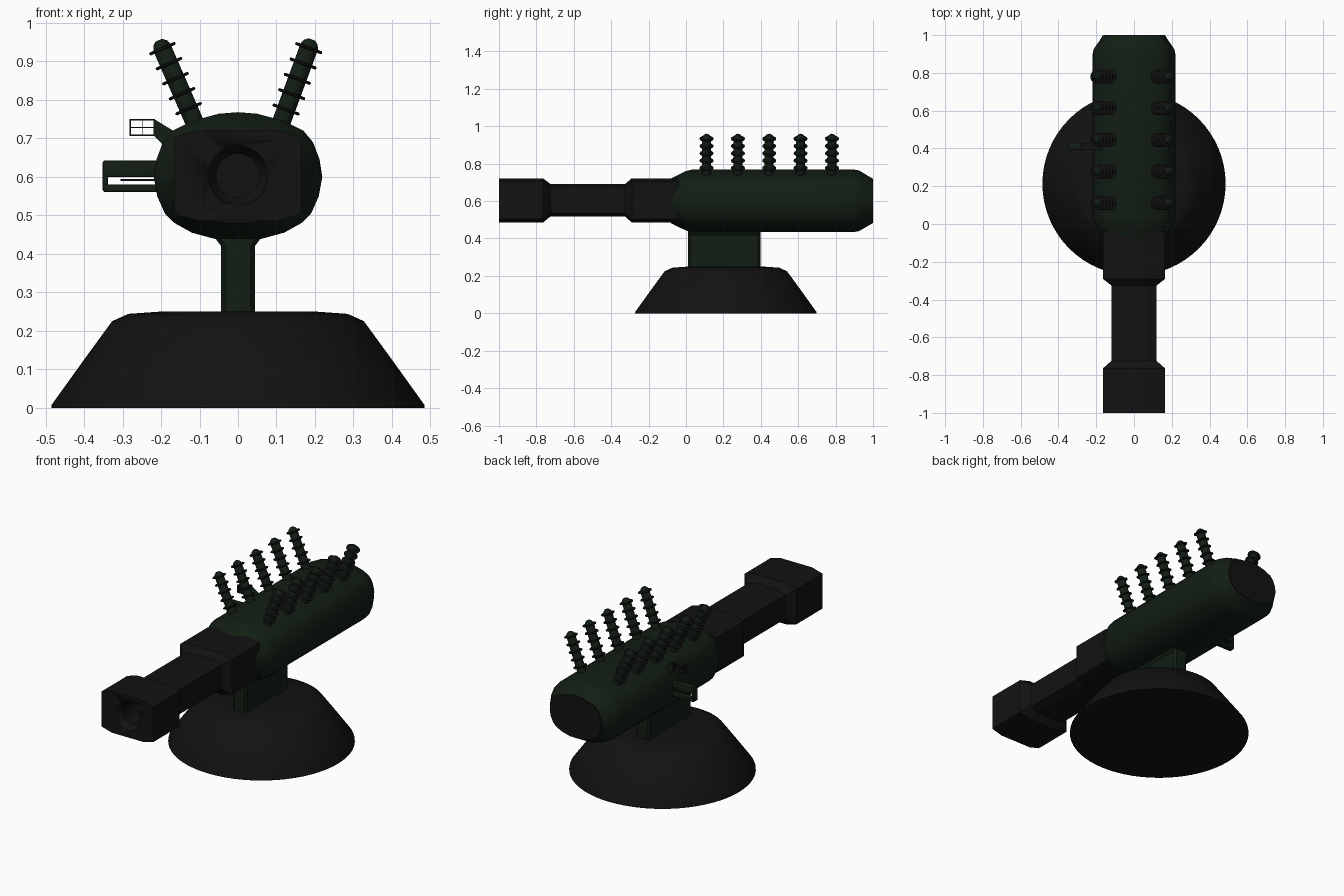
import bpy, bmesh, math
from mathutils import Vector, Matrix

if "Cube" in bpy.data.objects:
    bpy.data.objects.remove(bpy.data.objects["Cube"])


def material(name, color):
    m = bpy.data.materials.new(name)
    m.diffuse_color = (*color, 1)
    m.use_nodes = True
    m.node_tree.nodes["Principled BSDF"].inputs["Base Color"].default_value = m.diffuse_color
    return m


GREEN = material("dark_green", (0.006, 0.013, 0.007))
BLACK = material("near_black", (0.006, 0.006, 0.006))


def finish(name, bm, mat, angle=35):
    bmesh.ops.recalc_face_normals(bm, faces=bm.faces)
    me = bpy.data.meshes.new(name)
    bm.to_mesh(me)
    bm.free()
    me.materials.append(mat)
    ob = bpy.data.objects.new(name, me)
    bpy.context.collection.objects.link(ob)
    bpy.ops.object.select_all(action='DESELECT')
    ob.select_set(True)
    bpy.context.view_layer.objects.active = ob
    bpy.ops.object.shade_smooth_by_angle(angle=math.radians(angle))
    return ob


def loft(name, rings, mat, angle=35):
    """Bridge closed rings of equal length and cap both ends."""
    bm = bmesh.new()
    vr = [[bm.verts.new(p) for p in r] for r in rings]
    n = len(vr[0])
    for a, b in zip(vr, vr[1:]):
        for i in range(n):
            bm.faces.new((a[i], a[(i + 1) % n], b[(i + 1) % n], b[i]))
    bm.faces.new(vr[0])
    bm.faces.new(vr[-1])
    return finish(name, bm, mat, angle)


def circle(r, n):
    return [(r * math.cos(math.tau * i / n), r * math.sin(math.tau * i / n)) for i in range(n)]


def box(name, lo, hi, mat, bevel=0.0):
    bm = bmesh.new()
    bmesh.ops.create_cube(bm, size=1)
    lo, hi = Vector(lo), Vector(hi)
    for v in bm.verts:
        v.co = (lo + hi) / 2 + v.co * (hi - lo)
    if bevel:
        bmesh.ops.bevel(bm, geom=bm.edges[:], offset=bevel, segments=2, profile=0.5, affect='EDGES')
    return finish(name, bm, mat)


# Base: low flared cone with a rounded shoulder
base_profile = [(0.485, 0.0), (0.484, 0.008), (0.40, 0.125), (0.327, 0.225), (0.285, 0.244), (0.2, 0.25)]
loft("base", [[(x, y + 0.213, z) for x, y in circle(r, 64)] for r, z in base_profile], BLACK, 30)

# Neck: narrow post, flaring where it meets the body
neck_rings = []
for z, hw in [(0.002, 0.044), (0.42, 0.044), (0.435, 0.055), (0.46, 0.075)]:
    d, b = 0.193, 0.012
    neck_rings.append([(x, 0.205 + y, z) for x, y in [
        (hw, d - b), (hw - b, d), (b - hw, d), (-hw, d - b),
        (-hw, b - d), (b - hw, -d), (hw - b, -d), (hw, b - d)]])
loft("neck", neck_rings, GREEN)

# Body: softened octagonal tube with tapered ends
half = [(0.0, 0.168), (0.05, 0.164), (0.12, 0.145), (0.17, 0.12), (0.195, 0.09), (0.212, 0.045),
        (0.219, 0.0), (0.21, -0.05), (0.19, -0.095), (0.165, -0.12), (0.12, -0.145), (0.05, -0.164),
        (0.0, -0.165)]
outline = half + [(-x, z) for x, z in half[-2:0:-1]]


def body_ring(y, s):
    return [(x * s, y, 0.6 + z * (s if s > 0.9 else s * 0.96)) for x, z in outline]


loft("body", [body_ring(y, s) for y, s in [
    (-0.08, 0.75), (0.0, 0.955), (0.03, 1), (0.90, 1), (0.925, 0.975), (0.985, 0.79), (0.997, 0.76)]], GREEN)
loft("rear_cap", [body_ring(0.98, 0.74), body_ring(1.0, 0.74)], BLACK)


# Barrel: arched box section, slim in the middle and thick at both ends
def barrel_ring(y, hw, zt, zb):
    a, c = hw * 0.6, 0.018
    return [(hw, y, zb + c), (hw, y, zt - c), (a, y, zt), (-a, y, zt),
            (-hw, y, zt - c), (-hw, y, zb + c), (-a, y, zb), (a, y, zb)]


thick, slim = (0.165, 0.722, 0.485), (0.12, 0.692, 0.518)
barrel = loft("barrel", [barrel_ring(y, *s) for y, s in [
    (-1.0, thick), (-0.765, thick), (-0.725, slim), (-0.325, slim), (-0.29, thick), (-0.04, thick)]], BLACK, 20)
bore = loft("bore_cutter", [[(x, y, 0.603 + z) for x, z in circle(r, 32)] for y, r in
                            [(-1.02, 0.08), (-0.985, 0.076), (-0.96, 0.057), (-0.75, 0.057)]], BLACK)
bore.hide_render = True
mod = barrel.modifiers.new("bore", 'BOOLEAN')
mod.operation, mod.object, mod.solver = 'DIFFERENCE', bore, 'EXACT'
bpy.context.view_layer.objects.active = barrel
bpy.ops.object.modifier_apply(modifier="bore")
bpy.data.objects.remove(bore)


# Insulator rods: two leaning rows of domed rods carrying thin discs
def insulator(name, foot, tip, y):
    foot, tip = Vector((foot[0], y, foot[1])), Vector((tip[0], y, tip[1]))
    axis = tip - foot
    rot = axis.to_track_quat('Z', 'Y').to_matrix().to_4x4()
    place = Matrix.Translation(foot) @ rot
    L = axis.length

    def turned(part, prof, mat):
        loft(part, [[place @ Vector((x, yy, z)) for x, yy in circle(r, 16)] for r, z in prof], mat)

    turned(name + "_rod", [(0.024, -0.02), (0.024, L - 0.02), (0.019, L - 0.008), (0.009, L)], GREEN)
    for k in range(5):
        z = L - 0.024 - k * 0.0425
        turned(f"{name}_disc_{k}", [(0.034, z - 0.004), (0.037, z - 0.002), (0.037, z + 0.002),
                                    (0.034, z + 0.004)], BLACK)


for i in range(5):
    y = 0.11 + i * 0.1675
    insulator(f"right_insulator_{i}", (0.11, 0.735), (0.192, 0.957), y)
    insulator(f"left_insulator_{i}", (-0.11, 0.735), (-0.206, 0.955), y)

# Side handle: slotted loop on the left flank
y0, y1 = 0.395, 0.43
box("handle_top", (-0.35, y0, 0.60), (-0.19, y1, 0.643), GREEN, 0.005)
box("handle_bottom", (-0.35, y0, 0.56), (-0.19, y1, 0.58), GREEN, 0.005)
box("handle_end", (-0.352, y0, 0.562), (-0.338, y1, 0.641), GREEN, 0.005)
box("handle_pin", (-0.305, y0 + 0.01, 0.589), (-0.2, y1 - 0.01, 0.595), BLACK)

# Sight: small square frame with cross hairs on a slanted bracket
sx0, sx1, sz0, sz1, t = -0.282, -0.216, 0.706, 0.75, 0.004
box("sight_left", (sx0, y0, sz0), (sx0 + t, y1, sz1), BLACK)
box("sight_right", (sx1 - t, y0, sz0), (sx1, y1, sz1), BLACK)
box("sight_top", (sx0, y0, sz1 - t), (sx1, y1, sz1), BLACK)
box("sight_bottom", (sx0, y0, sz0), (sx1, y1, sz0 + t), BLACK)
mx, mz, h, ym = (sx0 + sx1) / 2, (sz0 + sz1) / 2, 0.001, (y0 + y1) / 2
box("sight_hair_across", (sx0, ym, mz - h), (sx1, ym + 0.002, mz + h), BLACK)
box("sight_hair_upright", (mx - h, ym, sz0), (mx + h, ym + 0.002, sz1), BLACK)
bracket = [(-0.218, 0.75), (-0.16, 0.715), (-0.17, 0.66), (-0.197, 0.685), (-0.218, 0.706)]
loft("sight_bracket", [[(x, y, z) for x, z in bracket] for y in (y0, y1)], GREEN)
